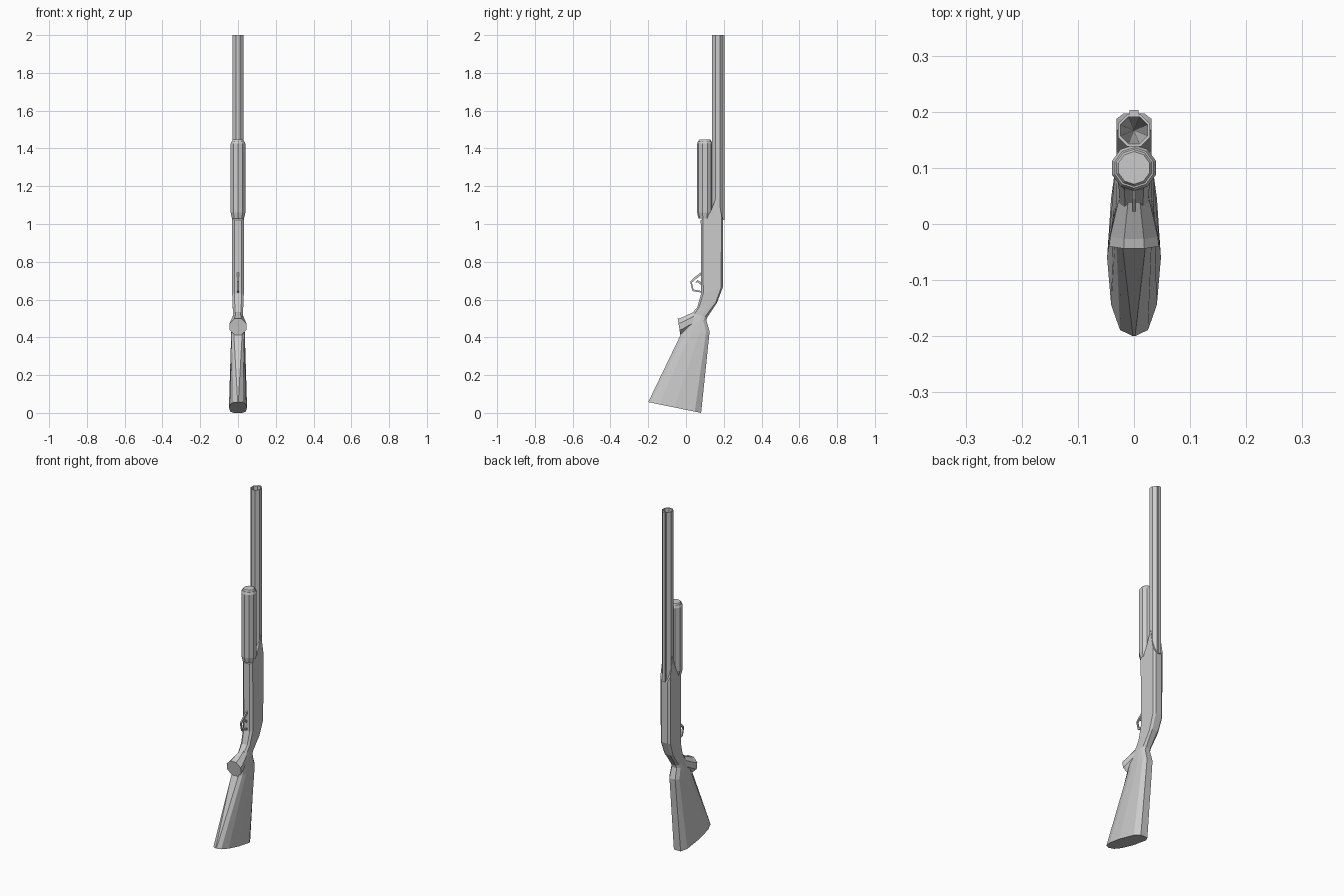
import bpy, bmesh, math
from mathutils import Vector

if "Cube" in bpy.data.objects:
    bpy.data.objects.remove(bpy.data.objects["Cube"])


def finish(name, bm):
    bmesh.ops.remove_doubles(bm, verts=bm.verts, dist=1e-5)
    bmesh.ops.recalc_face_normals(bm, faces=bm.faces)
    me = bpy.data.meshes.new(name)
    bm.to_mesh(me)
    bm.free()
    ob = bpy.data.objects.new(name, me)
    bpy.context.collection.objects.link(ob)
    return ob


def skin(bm, rings):
    for a, b in zip(rings, rings[1:]):
        n = len(a)
        for i in range(n):
            bm.faces.new((a[i], a[(i + 1) % n], b[(i + 1) % n], b[i]))


def cap(bm, ring):
    # bridge a mirrored ring straight across its left and right halves
    n = len(ring)
    for i in range(n // 2 - 1):
        bm.faces.new((ring[i], ring[i + 1], ring[n - 2 - i], ring[n - 1 - i]))


def loft(name, sections, profiles, lift=None):
    """Sections run front to rear as (y, z) pairs plus a half width."""
    bm = bmesh.new()
    rings = []
    for k, ((front, rear, w), prof) in enumerate(zip(sections, profiles)):
        half = []
        for i, (t, s) in enumerate(prof):
            p = Vector(front).lerp(Vector(rear), t)
            dz = lift[i] if lift and k == len(sections) - 1 else 0
            half.append((s * w, p.x, p.y + dz))
        pts = half + [(-x, y, z) for x, y, z in reversed(half)]
        rings.append([bm.verts.new(p) for p in pts])
    skin(bm, rings)
    cap(bm, rings[0])
    cap(bm, rings[-1])
    return finish(name, bm)


def lathe(name, y, sides, stations, phase=0.0, tip=None):
    """Vertical turned part from (radius, z) stations; tip closes it with a cone."""
    bm = bmesh.new()
    rings = []
    for r, z in stations:
        rings.append([bm.verts.new((r * math.cos(a), y + r * math.sin(a), z))
                      for a in (phase + math.tau * i / sides for i in range(sides))])
    skin(bm, rings)
    bm.faces.new(rings[0])
    if tip is None:
        bm.faces.new(rings[-1])
    else:
        v = bm.verts.new((0, y, tip))
        for i in range(sides):
            bm.faces.new((rings[-1][i], rings[-1][(i + 1) % sides], v))
    return finish(name, bm)


def plate(name, outline, w):
    """Extrude a closed (y, z) outline to half width w on both sides."""
    bm = bmesh.new()
    rings = [[bm.verts.new((x, y, z)) for y, z in outline] for x in (-w, w)]
    skin(bm, rings)
    for r in rings:
        bm.faces.new(r)
    return finish(name, bm)


# cross-sections: bevelled receiver, rounded wrist, oval butt
BOX = [(0, .6), (.1, 1), (.42, 1), (.75, 1), (.92, 1), (1, .6)]
WRIST = [(0, .6), (.15, .95), (.4, 1), (.65, 1), (.85, .9), (1, .5)]
BUTT = [(0, .04), (.04, .52), (.2, .85), (.5, 1), (.88, .85), (1, .45)]
STOCK = [(0, .6), (.15, .9), (.35, 1), (.65, 1), (.88, .9), (1, .5)]

# receiver running down through the wrist
loft("receiver",
     [((.035, .53), (.112, .505), .027),
      ((.06, .56), (.165, .585), .028),
      ((.08, .63), (.195, .665), .031),
      ((.078, 1.02), (.197, 1.02), .031)],
     [WRIST, BOX, BOX, BOX],
     lift=[0, .01, .04, .14, .03, 0])

# shoulder stock
loft("stock",
     [((-.2, .057), (.08, .0), .048),
      ((-.03, .41), (.125, .43), .036),
      ((.0, .47), (.108, .49), .032),
      ((.035, .53), (.112, .505), .027)],
     [BUTT, STOCK, WRIST, WRIST])

# pistol grip knob with flat octagonal cap
bm = bmesh.new()
rings = []
for (cy, cz), (uy, uz), r, w in [((-.037, .456), (-.16, .987), .047, .048),
                                 ((-.02, .462), (-.16, .987), .045, .046),
                                 ((.06, .505), (-.5, .866), .038, .027)]:
    ring = []
    for i in range(8):
        a = math.tau * (i + .5) / 8
        s = math.sin(a) * r
        ring.append(bm.verts.new((math.cos(a) * w, cy + uy * s, cz + uz * s)))
    rings.append(ring)
skin(bm, rings)
bm.faces.new(rings[0])
bm.faces.new(rings[-1])
finish("grip_knob", bm)

# open barrel with tapering bore, and sighting rib
lathe("barrel", .167, 8, [(.031, 1.0), (.031, 2.0), (.026, 2.0)],
      phase=math.pi / 8, tip=1.25)
plate("barrel_rib", [(.188, 1.02), (.203, 1.02), (.203, 2.0), (.1935, 2.0)], .008)

# pump fore-end with stepped cap
lathe("fore_end", .1, 10,
      [(.034, 1.03), (.041, 1.06), (.041, 1.425), (.036, 1.438)],
      phase=math.pi / 10)
lathe("magazine_cap", .1, 10, [(.033, 1.43), (.033, 1.44), (.029, 1.447)],
      phase=math.pi / 10)

# trigger guard loop and trigger
outer = [(.083, .637), (.034, .645), (.022, .695), (.045, .718), (.083, .747)]
inner = [(.083, .732), (.052, .708), (.031, .69), (.04, .653), (.083, .645)]
plate("trigger_guard", outer + inner, .004)
plate("trigger", [(.083, .69), (.06, .703), (.05, .69), (.06, .692), (.083, .675)], .003)
